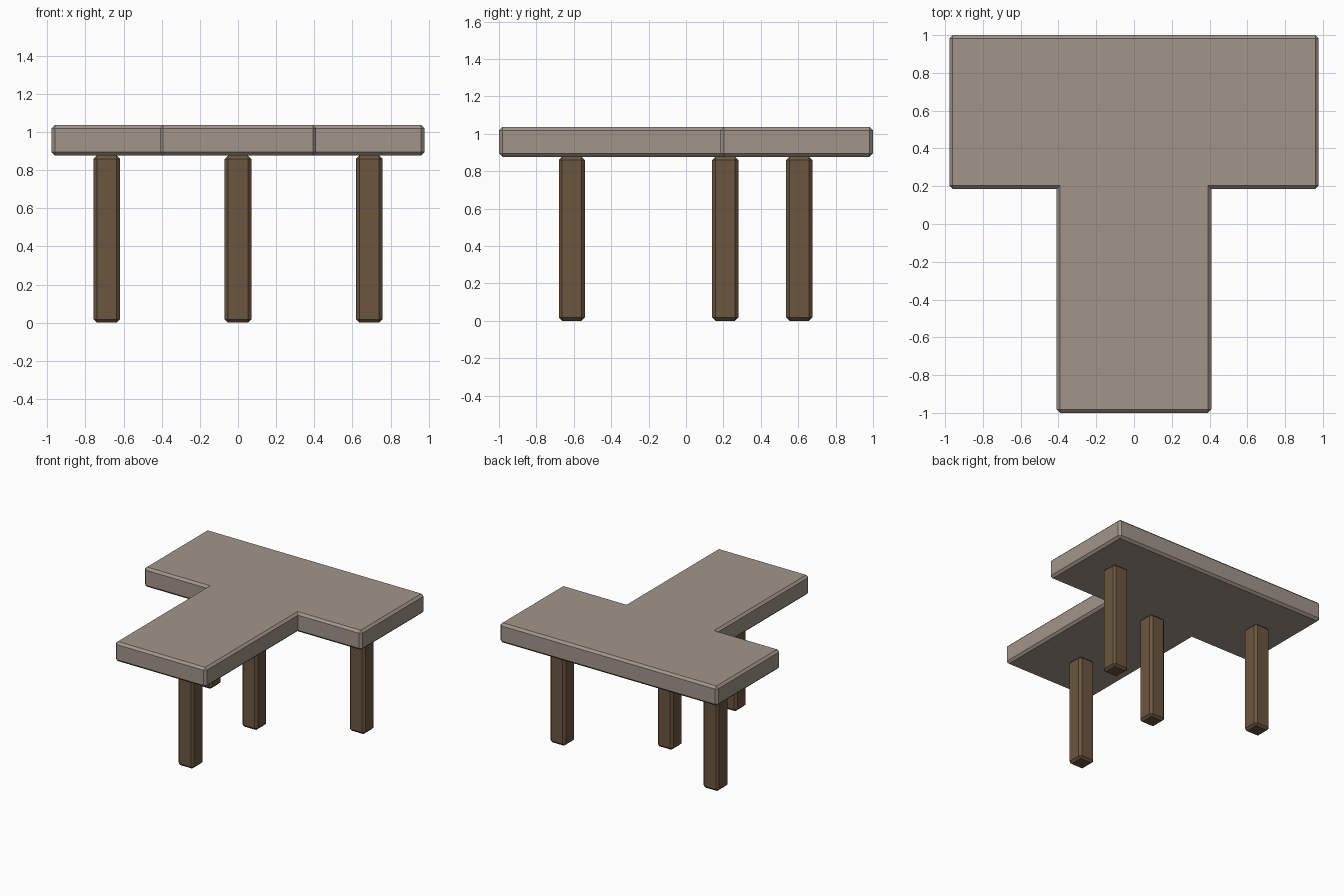
import bpy, bmesh

if "Cube" in bpy.data.objects:
    bpy.data.objects.remove(bpy.data.objects["Cube"])

BEVEL = 0.018


def material(name, color):
    m = bpy.data.materials.new(name)
    m.diffuse_color = color
    m.use_nodes = True
    m.node_tree.nodes["Principled BSDF"].inputs["Base Color"].default_value = m.diffuse_color
    return m


def chamfered_prism(name, outline, z0, z1, mat):
    """Extrude a counter-clockwise outline and chamfer every convex edge."""
    bm = bmesh.new()
    low = [bm.verts.new((x, y, z0)) for x, y in outline]
    high = [bm.verts.new((x, y, z1)) for x, y in outline]
    n = len(outline)
    bm.faces.new(low[::-1])
    bm.faces.new(high)
    for i in range(n):
        j = (i + 1) % n
        bm.faces.new((low[i], low[j], high[j], high[i]))
    bm.normal_update()
    edges = [e for e in bm.edges if e.is_convex]
    bmesh.ops.bevel(bm, geom=edges, offset=BEVEL, segments=1,
                    affect='EDGES', profile=0.5)
    bmesh.ops.recalc_face_normals(bm, faces=bm.faces)
    mesh = bpy.data.meshes.new(name)
    bm.to_mesh(mesh)
    bm.free()
    obj = bpy.data.objects.new(name, mesh)
    mesh.materials.append(mat)
    bpy.context.collection.objects.link(obj)
    return obj


stone = material("pale_top", (0.36, 0.30, 0.255, 1))
wood = material("brown_wood", (0.15, 0.094, 0.052, 1))

# T-shaped table top: right half mirrored to the left
right = [(0.41, -1.0), (0.41, 0.185), (0.978, 0.185), (0.978, 1.0)]
outline = right + [(-x, y) for x, y in reversed(right)]
chamfered_prism("table_top", outline, 0.877, 1.036, stone)

# Four square legs
h = 0.07
legs = {
    "front_leg": (0, -0.61),
    "middle_leg": (0, 0.21),
    "left_leg": (-0.688, 0.605),
    "right_leg": (0.688, 0.605),
}
for name, (x, y) in legs.items():
    square = [(x - h, y - h), (x + h, y - h), (x + h, y + h), (x - h, y + h)]
    chamfered_prism(name, square, 0.0, 0.877, wood)
